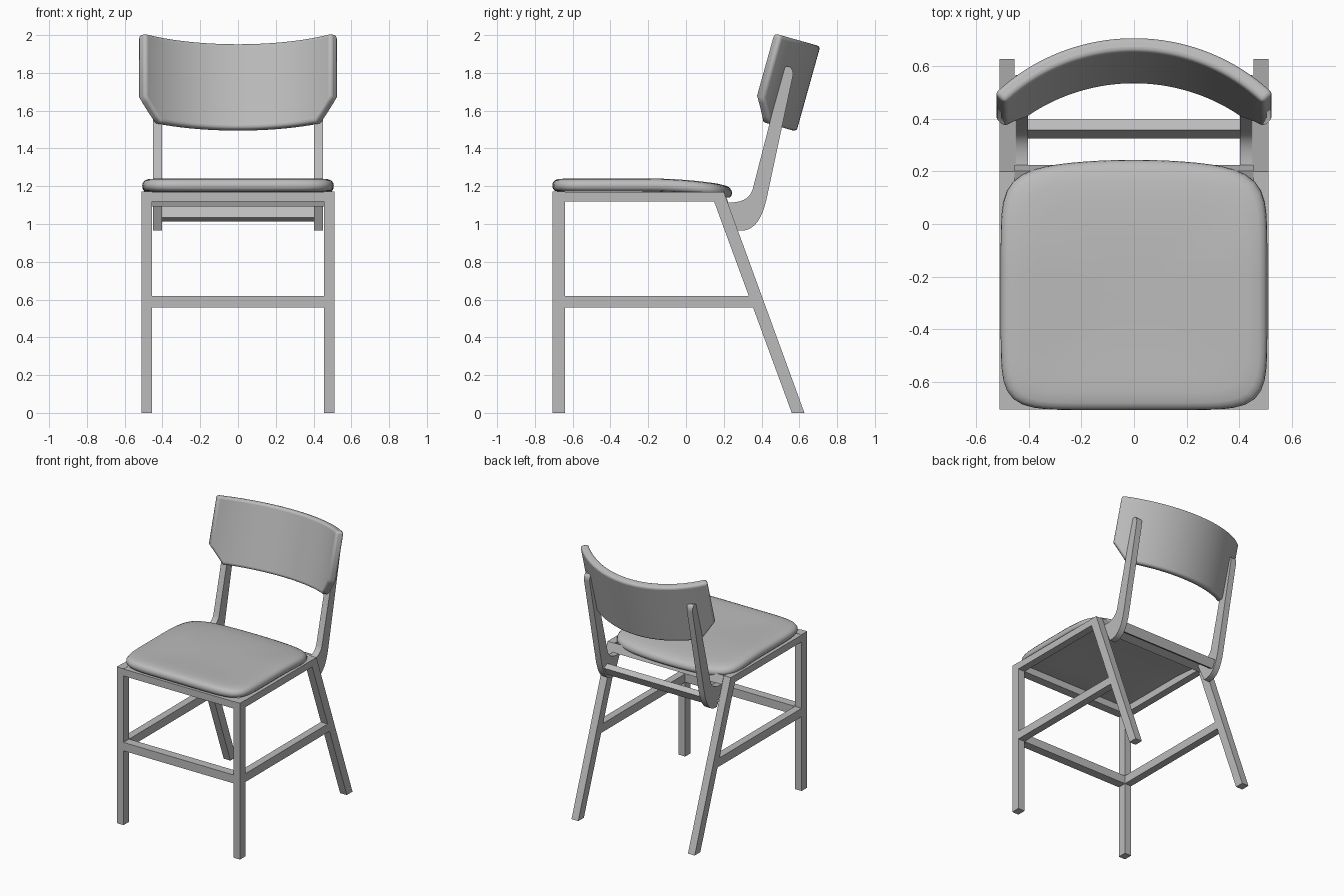
import bpy, bmesh, math
from mathutils import Matrix, Vector

cube = bpy.data.objects.get("Cube")
if cube:
    bpy.data.objects.remove(cube, do_unlink=True)

GREY = (0.5, 0.5, 0.5, 1)
mat = bpy.data.materials.new("plain grey")
mat.use_nodes = True
mat.diffuse_color = GREY
mat.node_tree.nodes["Principled BSDF"].inputs["Base Color"].default_value = GREY


def finish(name, bm, smooth=None):
    bmesh.ops.recalc_face_normals(bm, faces=bm.faces)
    mesh = bpy.data.meshes.new(name)
    bm.to_mesh(mesh)
    bm.free()
    mesh.materials.append(mat)
    obj = bpy.data.objects.new(name, mesh)
    bpy.context.collection.objects.link(obj)
    if smooth:
        bpy.ops.object.select_all(action='DESELECT')
        obj.select_set(True)
        bpy.context.view_layer.objects.active = obj
        bpy.ops.object.shade_smooth_by_angle(angle=math.radians(smooth))
    return obj


def bar(name, x, y, z, tilt=0):
    """Box from (min, max) pairs, leaned back about its own centre."""
    bm = bmesh.new()
    size = [b - a for a, b in (x, y, z)]
    centre = [(a + b) / 2 for a, b in (x, y, z)]
    turn = Matrix.Rotation(math.radians(-tilt), 4, 'X')
    bmesh.ops.create_cube(bm, size=1, matrix=Matrix.Translation(centre) @ turn @ Matrix.Diagonal((*size, 1)))
    return finish(name, bm)


def side_profile(name, points, x0, x1, smooth=None):
    """Extrude a (y, z) outline sideways from x0 to x1."""
    bm = bmesh.new()
    face = bm.faces.new([bm.verts.new((x0, y, z)) for y, z in points])
    new = bmesh.ops.extrude_face_region(bm, geom=[face])["geom"]
    bmesh.ops.translate(bm, vec=(x1 - x0, 0, 0), verts=[v for v in new if isinstance(v, bmesh.types.BMVert)])
    return finish(name, bm, smooth)


def bezier(a, b, c, n=10):
    a, b, c = Vector(a), Vector(b), Vector(c)
    return [tuple(a * (1 - t) ** 2 + b * 2 * t * (1 - t) + c * t * t) for t in (i / n for i in range(n + 1))]


def loft(bm, rings):
    """Join equal closed rings of vertices."""
    for r, s in zip(rings, rings[1:]):
        for i in range(len(r)):
            j = (i + 1) % len(r)
            bm.faces.new((r[i], r[j], s[j], s[i]))


# Legs, side rails and back posts
INNER, OUTER = 0.455, 0.511
FRONT, BACK = -0.706, -0.64
LOW, HIGH = (0.557, 0.62), (1.118, 1.17)
rear_leg = [(0.56, 0), (0.627, 0), (0.2, 1.17), (0.13, 1.17)]
post = (bezier((0.352, 1.18), (0.325, 1.105), (0.205, 1.115))
        + bezier((0.275, 0.966), (0.385, 0.95), (0.426, 1.13))
        + bezier((0.565, 1.78), (0.572, 1.82), (0.548, 1.833), 4)
        + bezier((0.53, 1.833), (0.518, 1.833), (0.511, 1.8), 4))
for side, s in (("left", 1), ("right", -1)):
    span = sorted((s * INNER, s * OUTER))
    bar(side + "_front_leg", span, (FRONT, BACK), (0, 1.172))
    side_profile(side + "_rear_leg", rear_leg, *span)
    bar(side + "_seat_rail", span, (BACK, 0.16), HIGH)
    bar(side + "_lower_rail", span, (BACK, 0.37), LOW)
    side_profile(side + "_back_post", post, s * 0.403, s * 0.45, 30)

# Cross rails
across = (-INNER, INNER)
bar("front_seat_rail", across, (FRONT, BACK), HIGH)
bar("front_lower_rail", across, (FRONT, BACK), LOW)
bar("rear_seat_rail", across, (0.155, 0.215), (1.1, 1.165), -20)
bar("rear_cross_bar", (-0.41, 0.41), (0.339, 0.384), (1.021, 1.087), 28)

# Seat cushion: rounded square rings with a soft rim, drooping to the rear
def seat_point(angle, scale, z):
    c, s = math.cos(angle), math.sin(angle)
    r = scale * (abs(c) ** 7 + abs(s) ** 7) ** (-1 / 7)
    x, v = r * c, r * s
    y = -0.256 + 0.452 * v
    bow = 1 - min(1, x * x)
    y += (0.048 if v > 0 else -0.008) * v * abs(v) * bow * (1 if v > 0 else -1) * (1 if v > 0 else -1)
    if v < 0:
        y += 0.016 * v * v * bow * -1 + 0.008 * v * v * bow
    droop = 0.04 * (max(0, y + 0.2) / 0.445) ** 2
    return (0.507 * x, y, z - droop)


bm = bmesh.new()
N = 96
rim = [(0.5, 1.172), (0.93, 1.172), (0.975, 1.177), (0.995, 1.19), (1, 1.203), (0.995, 1.217),
       (0.975, 1.23), (0.94, 1.237), (0.85, 1.241), (0.7, 1.239), (0.5, 1.235), (0.25, 1.232)]
rings = [[bm.verts.new(seat_point(math.tau * i / N, f, z)) for i in range(N)] for f, z in rim]
loft(bm, rings)
bm.faces.new(rings[0])
bm.faces.new(rings[-1])
finish("seat", bm, 60)

# Backrest: curved padded panel with cut lower corners, leaned back
R, THICK, HEIGHT, CUT = 0.75, 0.056, 0.468, 0.125
END = math.radians(45)
lean = Matrix.Translation((0, 0.585, 1.49)) @ Matrix.Rotation(math.radians(-15.6), 4, 'X')
bm = bmesh.new()
rings = []
STEPS = 40
for i in range(STEPS + 1):
    a = END * (2 * i / STEPS - 1)
    low = CUT * max(0, (abs(a) / END - 0.8) / 0.2)
    ring = []
    for r, z in ((R, low), (R, HEIGHT), (R - THICK, HEIGHT), (R - THICK, low)):
        ring.append(bm.verts.new(lean @ Vector((r * math.sin(a), r * math.cos(a) - R, z))))
    rings.append(ring)
loft(bm, rings)
bm.faces.new(rings[0])
bm.faces.new(rings[-1])
backrest = finish("backrest", bm, 60)
bevel = backrest.modifiers.new("soft edges", 'BEVEL')
bevel.width = 0.018
bevel.segments = 4
bevel.limit_method = 'ANGLE'
bevel.angle_limit = math.radians(50)
